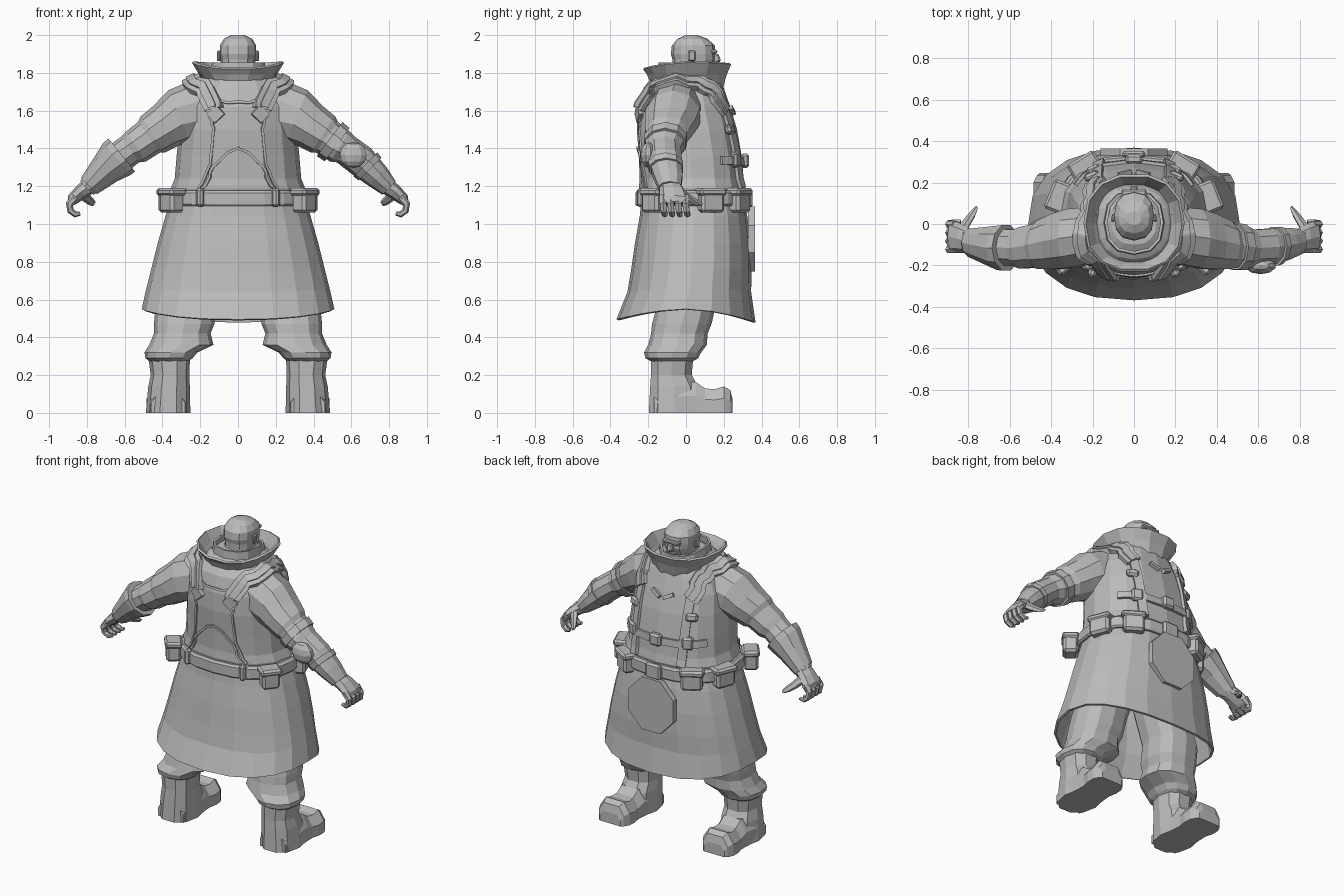
import bpy, bmesh
from math import sin, cos, pi, radians
from mathutils import Vector, Matrix
from mathutils.bvhtree import BVHTree

cube = bpy.data.objects.get("Cube")
if cube:
    bpy.data.objects.remove(cube)

grey = bpy.data.materials.new("plain_grey")
grey.use_nodes = True
grey.diffuse_color = (0.5, 0.5, 0.5, 1)
grey.node_tree.nodes["Principled BSDF"].inputs["Base Color"].default_value = (0.5, 0.5, 0.5, 1)


def finish(name, bm, mirror=False, shell=0):
    bmesh.ops.recalc_face_normals(bm, faces=bm.faces)
    mesh = bpy.data.meshes.new(name)
    bm.to_mesh(mesh)
    bm.free()
    mesh.materials.append(grey)
    obj = bpy.data.objects.new(name, mesh)
    bpy.context.collection.objects.link(obj)
    if shell:
        mod = obj.modifiers.new("thickness", "SOLIDIFY")
        mod.thickness = shell
    if mirror:
        obj.modifiers.new("other_side", "MIRROR")
    return obj


def loft(name, rings, cap=True, mirror=False, shell=0):
    bm = bmesh.new()
    rows = [[bm.verts.new(p) for p in ring] for ring in rings]
    n = len(rows[0])
    for a, b in zip(rows, rows[1:]):
        for i in range(n):
            j = (i + 1) % n
            bm.faces.new((a[i], a[j], b[j], b[i]))
    if cap:
        bm.faces.new(rows[0])
        bm.faces.new(rows[-1])
    return finish(name, bm, mirror, shell)


def ring(z, cx, rx, back, front, n=16, dip_back=0, dip_front=0, p=0.85):
    """Level egg-shaped ring from y=back to y=front; the edge may sag at either end."""
    cy, ry = (back + front) / 2, (front - back) / 2
    pts = []
    for i in range(n):
        c, s = cos(2 * pi * i / n), sin(2 * pi * i / n)
        x = cx + rx * abs(c) ** p * (1 if c > 0 else -1)
        y = cy + ry * abs(s) ** p * (1 if s > 0 else -1)
        dip = dip_front if s > 0 else dip_back
        pts.append((x, y, z - dip * abs(s) ** 1.5))
    return pts


def tube_rings(path, n=10):
    """Rings along a path of (x, y, z, radius, radius in y)."""
    out = []
    for i, (x, y, z, r, ry) in enumerate(path):
        a, b = path[max(i - 1, 0)], path[min(i + 1, len(path) - 1)]
        d = Vector((b[0] - a[0], 0, b[2] - a[2])).normalized()
        u = Vector((-d.z, 0, d.x))
        out.append([Vector((x, y, z)) + u * r * cos(2 * pi * k / n) + Vector((0, ry * sin(2 * pi * k / n), 0))
                    for k in range(n)])
    return out


def box(name, loc, size, turn=0, lean=0, mirror=False, bevel=0.012):
    bm = bmesh.new()
    m = Matrix.Translation(loc) @ Matrix.Rotation(radians(turn), 4, "Z") @ Matrix.Rotation(radians(lean), 4, "X")
    bmesh.ops.create_cube(bm, size=1, matrix=m @ Matrix.Diagonal((*size, 1)))
    if bevel:
        bmesh.ops.bevel(bm, geom=bm.edges[:], offset=bevel, segments=1, affect="EDGES")
    return finish(name, bm, mirror)


# Coat body
torso = loft("coat_body", [
    ring(1.10, 0, .34, -.23, .29), ring(1.19, 0, .355, -.25, .315), ring(1.24, 0, .335, -.245, .305),
    ring(1.36, 0, .325, -.25, .295), ring(1.50, 0, .31, -.26, .27), ring(1.62, 0, .29, -.255, .235),
    ring(1.72, 0, .24, -.225, .20), ring(1.79, 0, .17, -.17, .175), ring(1.83, 0, .11, -.10, .13)])

# Sleeves with soft folds
arm_path = [(.17, -.05, 1.61, .17, .14), (.31, -.07, 1.57, .15, .15), (.38, -.085, 1.52, .125, .14),
            (.45, -.10, 1.475, .115, .122), (.47, -.105, 1.46, .10, .11), (.54, -.115, 1.41, .095, .105),
            (.57, -.115, 1.395, .083, .092), (.65, -.11, 1.335, .085, .092), (.74, -.095, 1.25, .068, .08),
            (.80, -.085, 1.19, .05, .062)]
arm_rings = tube_rings(arm_path)
loft("sleeves", arm_rings, mirror=True)

# Surface that the harness lies on
verts, polys = [], []
for s in (1, -1):
    base = len(verts)
    verts += [Vector((s * p[0], p[1], p[2])) for r in arm_rings for p in r]
    for i in range(len(arm_rings) - 1):
        for k in range(10):
            q = [base + 10 * i + k, base + 10 * i + (k + 1) % 10, base + 10 * (i + 1) + (k + 1) % 10, base + 10 * (i + 1) + k]
            polys.append(q)
base = len(verts)
verts += [v.co.copy() for v in torso.data.vertices]
polys += [[base + i for i in f.vertices] for f in torso.data.polygons]
surface = BVHTree.FromPolygons(verts, polys)


def strap(name, points, width, thick=0.018, mirror=False, steps=4):
    """Flat band laid over the coat along rough points."""
    pts = [Vector(a).lerp(Vector(b), k / steps) for a, b in zip(points, points[1:]) for k in range(steps)]
    pts.append(Vector(points[-1]))
    hits = []
    for p in pts:
        loc, nor, _, _ = surface.find_nearest(p)
        if nor.dot(loc - Vector((0, 0, 1.45))) < 0:
            nor = -nor
        hits.append((loc, nor))
    rings = []
    for i, (loc, _) in enumerate(hits):
        lo, hi = max(i - 1, 0), min(i + 1, len(hits) - 1)
        nor = (hits[lo][1] + hits[i][1] + hits[hi][1]).normalized()
        side = (hits[hi][0] - hits[lo][0]).cross(nor).normalized() * width / 2
        out = nor * thick
        rings.append([loc - side - out, loc + side - out, loc + side + out, loc - side + out])
    return loft(name, rings, mirror=mirror)


# Harness: shoulder pads, braces, back seams, chest band
over = [(.15, -.32, 1.62), (.21, -.27, 1.73), (.27, -.12, 1.83), (.27, .03, 1.82), (.24, .16, 1.74), (.21, .27, 1.62)]
strap("shoulder_pads", over, .10, .02, True)
strap("shoulder_pad_ridges", over, .045, .03, True)
strap("front_braces", [(.21, .27, 1.63), (.20, .30, 1.45), (.19, .34, 1.18)], .055, .017, True)
strap("back_seams", [(.19, -.30, 1.58), (.135, -.30, 1.51), (.15, -.30, 1.36), (.245, -.28, 1.19)], .014, .009, True)
strap("back_arch", [(-.22, -.28, 1.19), (-.14, -.3, 1.30), (-.06, -.3, 1.375), (0, -.3, 1.40),
                    (.06, -.3, 1.375), (.14, -.3, 1.30), (.22, -.28, 1.19)], .014, .009)
strap("back_yoke_edge", [(-.16, -.29, 1.70), (-.07, -.3, 1.66), (.07, -.3, 1.66), (.16, -.29, 1.70)], .014, .009)
strap("chest_band", [(-.3, .2, 1.34), (-.2, .3, 1.335), (0, .36, 1.33), (.2, .3, 1.335), (.3, .2, 1.34)], .045, .016)
box("chest_buckle", (0, .312, 1.335), (.08, .045, .075))
box("brace_buckles", (.195, .262, 1.34), (.07, .04, .08), -25, mirror=True)
box("brace_clips", (.205, .232, 1.50), (.075, .035, .05), -25, 10, mirror=True)
strap("back_tabs", [(.10, -.3, 1.56), (.17, -.3, 1.61)], .07, .022, True, 1)
strap("chest_toggles", [(.02, .3, 1.60), (.08, .28, 1.63)], .022, .02, True, 1)

# Apron skirt, open underneath
skirt = loft("apron_skirt", [
    ring(1.14, 0, .35, -.235, .305, 20), ring(1.04, 0, .385, -.245, .325, 20), ring(.90, 0, .425, -.27, .342, 20),
    ring(.76, 0, .46, -.29, .347, 20), ring(.66, 0, .485, -.31, .345, 20, .02, .02),
    ring(.55, 0, .51, -.368, .368, 20, .055, .07)], cap=False, shell=.014)

# Eight-sided front patch
bm = bmesh.new()
patch = Matrix.Translation((0, .347, .92)) @ Matrix.Rotation(radians(90), 4, "X")
patch = patch @ Matrix.Diagonal((.165, .175, 1, 1)) @ Matrix.Rotation(pi / 8, 4, "Z")
bmesh.ops.create_cone(bm, cap_ends=True, segments=8, radius1=1.06, radius2=1.06, depth=.035, matrix=patch)
finish("front_patch", bm)

# Belt, buckles and pouches
loft("belt", [ring(1.095, 0, .375, -.262, .328, 20), ring(1.105, 0, .385, -.268, .334, 20),
              ring(1.165, 0, .38, -.268, .334, 20), ring(1.178, 0, .365, -.258, .324, 20)])
box("belt_buckle", (0, .335, 1.135), (.11, .035, .10))
box("belt_back_loops", (.20, -.235, 1.14), (.04, .045, .10), 20, mirror=True)
for label, x, y, turn, w in (("front", .235, .275, -32, .13), ("side", .36, .13, -68, .13), ("rear", .35, -.17, 52, .11)):
    box(label + "_pouches", (x, y, 1.12), (w, .09, .12), turn, mirror=True, bevel=.015)
    box(label + "_pouch_flaps", (x, y, 1.17), (w + .02, .105, .04), turn, mirror=True)

# Trousers and boots
loft("trousers", [ring(.80, .20, .16, -.15, .17, 12), ring(.58, .275, .16, -.15, .16, 12),
                  ring(.47, .285, .16, -.18, .135, 12), ring(.42, .295, .15, -.185, .115, 12),
                  ring(.36, .30, .17, -.20, .11, 12), ring(.32, .355, .14, -.222, .08, 12),
                  ring(.29, .365, .125, -.215, .065, 12), ring(.27, .365, .10, -.18, .03, 12)], mirror=True)
loft("boot_shafts", [ring(.31, .365, .112, -.19, .045, 10), ring(.20, .36, .102, -.19, .035, 10),
                     ring(.14, .365, .11, -.195, .07, 10), ring(.0, .37, .118, -.203, .09, 10)], mirror=True)
foot = []
for y, w, h in ((-.17, .09, .10), (-.05, .11, .16), (.05, .10, .165), (.10, .098, .13),
                (.15, .11, .125), (.20, .108, .14), (.235, .09, .12), (.247, .075, .07)):
    c = .37 + .03 * max(y, 0)
    foot.append([(c - w, y, 0), (c + w, y, 0), (c + w, y, h * .55), (c + w * .6, y, h), (c - w * .6, y, h), (c - w, y, h * .55)])
loft("boot_feet", foot, mirror=True)

# Hands: palm, curled fingers, thumb
loft("palms", tube_rings([(.78, -.085, 1.205, .045, .058), (.83, -.07, 1.17, .04, .07), (.875, -.06, 1.13, .032, .08),
                          (.885, -.06, 1.11, .02, .075)], 8), mirror=True)
for i in range(4):
    y = -.122 + .04 * i
    loft("finger_%d" % (i + 1), tube_rings([(.86, y, 1.145, .024, .02), (.892, y, 1.105, .02, .02),
         (.887, y + .005, 1.07, .018, .018), (.86, y + .01, 1.05, .016, .017), (.835, y + .012, 1.055, .01, .012)], 6), mirror=True)
loft("thumbs", tube_rings([(.83, -.03, 1.17, .03, .03), (.80, .015, 1.135, .024, .026),
                           (.775, .05, 1.115, .02, .022), (.76, .075, 1.105, .012, .014)], 6), mirror=True)

# Arm gear: gauntlet on the right, bands and elbow pad on the left
loft("right_gauntlet", tube_rings([(-.615, -.115, 1.365, .112, .115), (-.64, -.115, 1.345, .112, .112),
     (-.70, -.105, 1.29, .088, .095), (-.79, -.09, 1.20, .06, .07)]))
loft("left_arm_band", tube_rings([(.485, -.108, 1.45, .113, .118), (.525, -.112, 1.42, .11, .115)]))
loft("left_forearm_band", tube_rings([(.675, -.108, 1.315, .09, .098), (.70, -.104, 1.29, .085, .094)]))
bm = bmesh.new()
pad = Matrix.Translation((.61, -.20, 1.365)) @ Matrix.Diagonal((.075, .042, .068, 1))
bmesh.ops.create_uvsphere(bm, u_segments=10, v_segments=6, radius=1, matrix=pad)
finish("left_elbow_pad", bm)

# Raised collar and inner neck band
loft("collar", [ring(1.765, 0, .165, -.185, .185, 14, 0, .05), ring(1.80, 0, .195, -.20, .205, 14, 0, .01),
                ring(1.862, 0, .232, -.222, .232, 14, .035, .01)], cap=False, shell=.014)
loft("inner_collar", [ring(1.77, 0, .15, -.15, .165, 12), ring(1.855, 0, .142, -.145, .16, 12, .0, .03)], cap=False, shell=.014)

# Head and face
loft("head", [ring(1.78, 0, .095, -.085, .11, 12), ring(1.835, 0, .09, -.07, .14, 12), ring(1.87, 0, .092, -.072, .155, 12),
              ring(1.90, 0, .097, -.08, .155, 12), ring(1.945, 0, .096, -.075, .152, 12), ring(1.98, 0, .075, -.045, .115, 12),
              ring(2.0, 0, .035, -.005, .06, 12)])
box("brow", (0, .148, 1.912), (.12, .035, .022), bevel=.006)
box("nose", (0, .16, 1.876), (.034, .04, .045), 0, 20, bevel=.008)
box("mouth", (0, .15, 1.842), (.07, .02, .014), bevel=.004)
box("ears", (.1, .03, 1.89), (.018, .04, .055), 12, mirror=True, bevel=.006)
